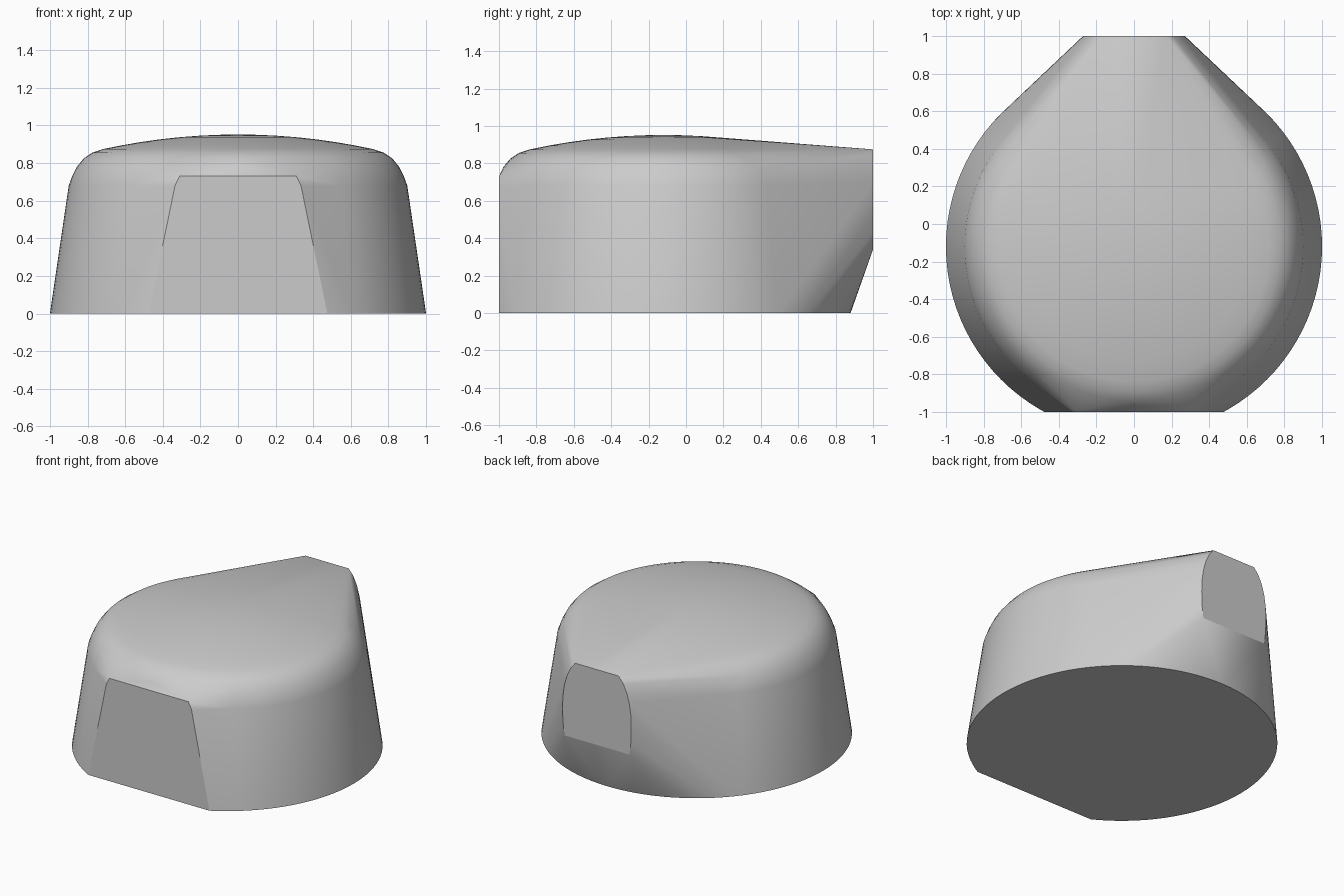
import bpy, bmesh, math

cube = bpy.data.objects.get("Cube")
if cube:
    bpy.data.objects.remove(cube, do_unlink=True)

CENTRE_Y, FRONT_Y, BACK_Y = -0.12, -1.0, 1.0
SEGMENTS = 96

grey = bpy.data.materials.new("plain grey")
grey.use_nodes = True
colour = (0.6, 0.6, 0.6, 1)
grey.diffuse_color = colour
grey.node_tree.nodes["Principled BSDF"].inputs["Base Color"].default_value = colour

# Tapered wall and rounded shoulder of the round body: (radius, height)
profile = [(1.0, 0), (0.9, 0.68), (0.882, 0.73), (0.857, 0.78),
           (0.82, 0.825), (0.775, 0.855), (0.72, 0.874)]
# Shallow dome
for i in range(1, 7):
    r = 0.72 * (1 - i / 7)
    profile.append((r, 0.952 - 0.078 * (r / 0.72) ** 2))

bm = bmesh.new()
for r, z in profile:
    for i in range(SEGMENTS):
        a = 2 * math.pi * i / SEGMENTS
        # the front of the body is flattened at FRONT_Y
        bm.verts.new((r * math.cos(a), max(FRONT_Y, CENTRE_Y + r * math.sin(a)), z))
bm.verts.new((0, CENTRE_Y, 0.952))

# Half outlines of the flat front panel and the blunt back nose, mirrored
front_panel = [(0.475, 0), (0.335, 0.68), (0.31, 0.73)]
back_nose = [(0.255, 0.34), (0.267, 0.43), (0.27, 0.53), (0.267, 0.62),
             (0.255, 0.7), (0.235, 0.77), (0.207, 0.83), (0.17, 0.875)]
for outline, y in ((front_panel, FRONT_Y), (back_nose, BACK_Y)):
    for x, z in outline:
        for side in (-1, 1):
            bm.verts.new((side * x, y, z))

# Stretch one skin over body, panel and nose
bmesh.ops.remove_doubles(bm, verts=bm.verts[:], dist=0.0005)
hull = bmesh.ops.convex_hull(bm, input=bm.verts[:])
loose = [v for v in bm.verts if not v.link_faces]
bmesh.ops.delete(bm, geom=loose, context='VERTS')
bmesh.ops.dissolve_limit(bm, angle_limit=math.radians(0.2),
                         verts=bm.verts[:], edges=bm.edges[:])
bmesh.ops.recalc_face_normals(bm, faces=bm.faces[:])


def is_flat(face):
    return abs(face.normal.y) > 0.999 or face.normal.z < -0.999


# Smooth skin with crisp borders round the flat ends and base
for f in bm.faces:
    f.smooth = True
for e in bm.edges:
    if len(e.link_faces) == 2:
        one, two = e.link_faces
        e.smooth = is_flat(one) == is_flat(two) and e.calc_face_angle(0) < math.radians(30)

mesh = bpy.data.meshes.new("knob_body")
bm.to_mesh(mesh)
bm.free()
mesh.materials.append(grey)
body = bpy.data.objects.new("knob_body", mesh)
bpy.context.collection.objects.link(body)
